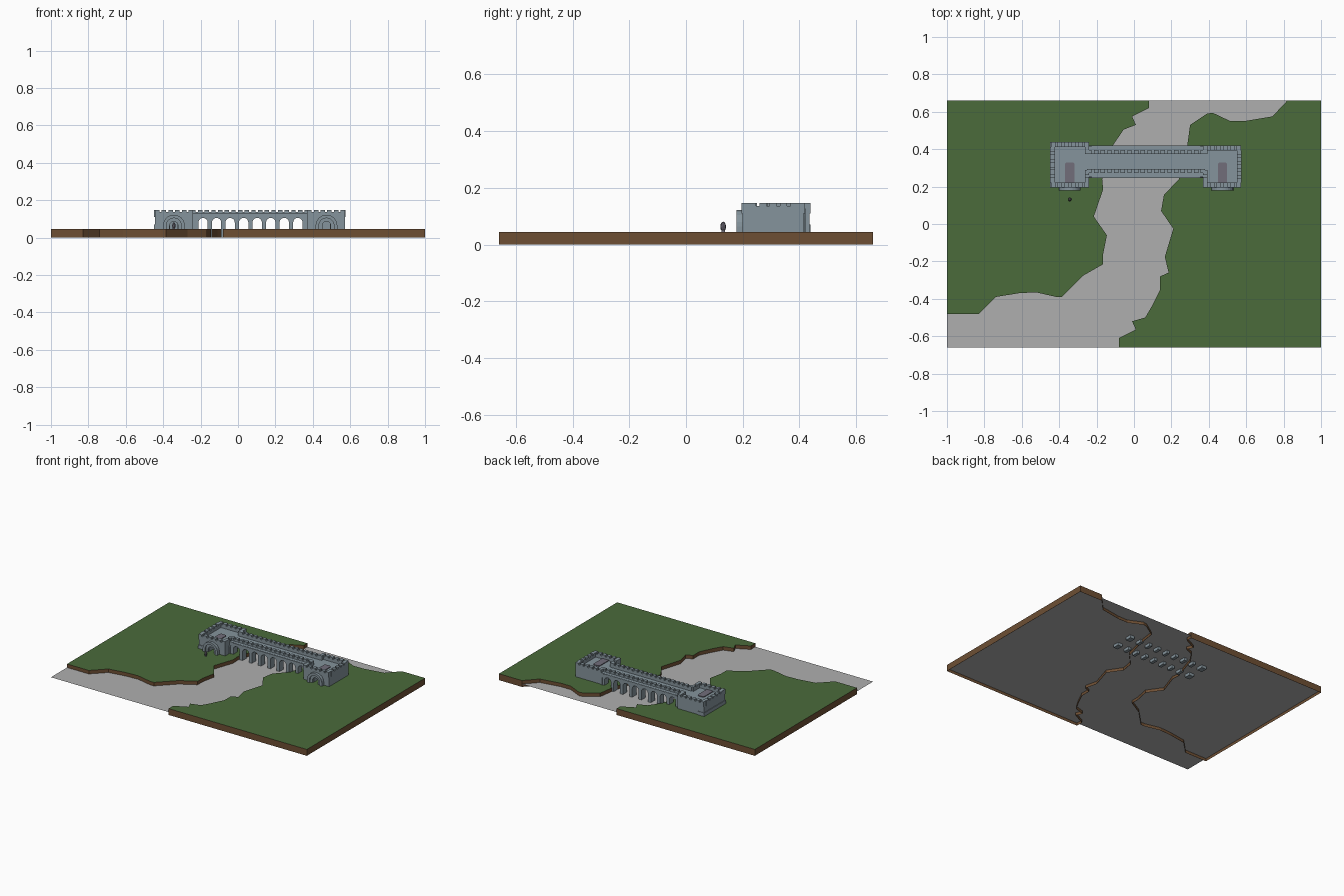
import bpy, bmesh, math

if "Cube" in bpy.data.objects:
    bpy.data.objects.remove(bpy.data.objects["Cube"])


def mat(name, r, g, b):
    m = bpy.data.materials.new(name)
    m.diffuse_color = (r, g, b, 1)
    m.use_nodes = True
    m.node_tree.nodes["Principled BSDF"].inputs["Base Color"].default_value = m.diffuse_color
    return m


GRASS = mat("grass_green", 0.070, 0.147, 0.043)
EARTH = mat("earth_brown", 0.155, 0.078, 0.034)
WATER = mat("river_grey", 0.43, 0.43, 0.43)
STONE = mat("blue_grey_stone", 0.235, 0.296, 0.333)
TRIM = mat("mauve_stone", 0.165, 0.155, 0.195)


def finish(bm, name, *mats):
    me = bpy.data.meshes.new(name)
    bm.to_mesh(me)
    bm.free()
    ob = bpy.data.objects.new(name, me)
    bpy.context.collection.objects.link(ob)
    for m in mats:
        me.materials.append(m)
    return ob


def add_box(bm, x0, x1, y0, y1, z0, z1):
    v = [bm.verts.new((x, y, z)) for z in (z0, z1)
         for x, y in ((x0, y0), (x1, y0), (x1, y1), (x0, y1))]
    for f in ((3, 2, 1, 0), (4, 5, 6, 7), (0, 1, 5, 4), (1, 2, 6, 5), (2, 3, 7, 6), (3, 0, 4, 7)):
        bm.faces.new([v[i] for i in f])


def box(name, m, *dims):
    bm = bmesh.new()
    add_box(bm, *dims)
    return finish(bm, name, m)


def prism(name, m, pts, y0, y1):
    """Extrude an x-z outline from y0 to y1."""
    bm = bmesh.new()
    a = [bm.verts.new((x, y0, z)) for x, z in pts]
    b = [bm.verts.new((x, y1, z)) for x, z in pts]
    bm.faces.new(a)
    bm.faces.new(b[::-1])
    for i in range(len(pts)):
        j = (i + 1) % len(pts)
        bm.faces.new((a[j], a[i], b[i], b[j]))
    bmesh.ops.recalc_face_normals(bm, faces=bm.faces)
    return finish(bm, name, m)


def arch(x0, x1, top, r, z0, n=6):
    """Open outline: up the left side, over rounded corners, down the right."""
    pts = [(x0, z0)]
    for cx, start in ((x0 + r, math.pi), (x1 - r, math.pi / 2)):
        for i in range(n + 1):
            t = start - math.pi / 2 * i / n
            p = (cx + r * math.cos(t), top - r + r * math.sin(t))
            if math.dist(p, pts[-1]) > 1e-5:
                pts.append(p)
    return pts + [(x1, z0)]


def arch_ring(name, m, x0, x1, top, r, w, z0, y0, y1):
    outer = arch(x0, x1, top, r, z0)
    inner = arch(x0 + w, x1 - w, top - w, r - w, z0)
    return prism(name, m, outer + inner[::-1], y0, y1)


def parapet(name, x0, x1, y0, y1, z0=0.11, wall=0.136, top=0.147):
    """Low wall with merlons along its longer direction."""
    bm = bmesh.new()
    add_box(bm, x0, x1, y0, y1, z0, wall)
    along_x = (x1 - x0) > (y1 - y0)
    length = max(x1 - x0, y1 - y0)
    n = max(1, round(length / 0.036))
    gap = 0.012
    w = (length - gap * (n - 1)) / n
    for i in range(n):
        s = i * (w + gap)
        if along_x:
            add_box(bm, x0 + s, x0 + s + w, y0, y1, wall, top)
        else:
            add_box(bm, x0, x1, y0 + s, y0 + s + w, wall, top)
    return finish(bm, name, STONE)


# River plane and the two hollow banks
LEFT = [(-1, .66), (.08, .66), (.08, .62), (-.01, .575), (.01, .53), (-.055, .505), (-.11, .425),
        (-.17, .24), (-.165, .185), (-.215, .04), (-.145, -.06), (-.165, -.16), (-.165, -.215),
        (-.27, -.275), (-.355, -.36), (-.385, -.39), (-.415, -.39), (-.525, -.365),
        (-.615, -.37), (-.74, -.39), (-.83, -.48), (-1, -.48)]
RIGHT = [(1, .66), (.82, .66), (.74, .575), (.59, .55), (.515, .55), (.42, .595), (.39, .59),
         (.30, .53), (.285, .42), (.24, .24), (.16, .155), (.145, .07), (.21, -.025),
         (.165, -.175), (.185, -.26), (.14, -.28), (.14, -.35), (.095, -.44), (.06, -.50),
         (-.01, -.52), (.01, -.565), (-.08, -.61), (-.08, -.66), (1, -.66)]


def bank(name, pts):
    bm = bmesh.new()
    lo = [bm.verts.new((x, y, 0)) for x, y in pts]
    hi = [bm.verts.new((x, y, 0.045)) for x, y in pts]
    bm.faces.new(hi)
    for i in range(len(pts)):
        j = (i + 1) % len(pts)
        bm.faces.new((lo[i], lo[j], hi[j], hi[i])).material_index = 1
    finish(bm, name, GRASS, EARTH)


bank("left_bank", LEFT[::-1])
bank("right_bank", RIGHT)
bm = bmesh.new()
bm.faces.new([bm.verts.new((x, y, 0.02)) for x, y in ((-1, -.66), (1, -.66), (1, .66), (-1, .66))])
finish(bm, "river", WATER)

# Bridge: two arcaded walls, a deck, trim and parapets
BX0, BX1 = -0.25, 0.38
DECK = 0.116
outline = [(BX0, 0), (BX0, 0.128), (BX1, 0.128), (BX1, 0)]
for k in reversed(range(8)):
    c = -0.187 + 0.0724 * k
    outline += arch(c - 0.025, c + 0.025, 0.105, 0.025, 0)[::-1]
prism("front_arcade", STONE, outline, 0.25, 0.272)
prism("front_arcade_inner", STONE, outline, 0.272, 0.295)
prism("back_arcade", STONE, outline, 0.395, 0.418)
prism("back_arcade_inner", STONE, outline, 0.373, 0.395)
box("bridge_deck", STONE, BX0, BX1, 0.29, 0.38, 0.106, DECK)
parapet("bridge_front_parapet", BX0, BX1, 0.272, 0.295)
parapet("bridge_back_parapet", BX0, BX1, 0.373, 0.395)
for nm, y0, y1 in (("front", 0.245, 0.251), ("back", 0.417, 0.421)):
    arch_ring(nm + "_arcade_moulding", STONE, BX0 + 0.008, BX1 - 0.01, 0.127, 0.035, 0.009,
              0.045, y0, y1)


# Gate towers at both ends
def tower(side, x0, x1, y1, gate, outer_left):
    y0, t = 0.2, 0.022
    g = 0.02
    body = [(x0, 0.03), (x0, DECK), (x1, DECK), (x1, 0.03)]
    notch = arch(gate - g, gate + g, 0.1, g, 0.03)[::-1]
    prism(side + "_tower_front", STONE, body + notch, y0, 0.33)
    box(side + "_tower_back", STONE, x0, x1, 0.33, y1, 0.03, DECK)
    # gate surrounds stepping out from the wall
    arch_ring(side + "_gate_outer_surround", STONE, gate - 0.058, gate + 0.058, 0.122, 0.058,
              0.018, 0.04, 0.178, 0.201)
    arch_ring(side + "_gate_inner_surround", STONE, gate - 0.04, gate + 0.04, 0.104, 0.04,
              0.018, 0.04, 0.188, 0.201)
    # dark vault roof lying on the tower deck
    bm = bmesh.new()
    w, c = 0.025, 0.008
    pts = [(gate - w, y0 + t), (gate + w, y0 + t), (gate + w, 0.322), (gate + w - c, 0.33),
           (gate - w + c, 0.33), (gate - w, 0.322)]
    f = bm.faces.new([bm.verts.new((x, y, DECK)) for x, y in pts])
    up = bmesh.ops.extrude_face_region(bm, geom=[f])["geom"]
    bmesh.ops.translate(bm, vec=(0, 0, 0.005),
                        verts=[v for v in up if isinstance(v, bmesh.types.BMVert)])
    bmesh.ops.recalc_face_normals(bm, faces=bm.faces)
    finish(bm, side + "_vault_roof", TRIM)
    # parapets, open towards the bridge
    parapet(side + "_tower_front_parapet", x0, x1, y0 - 0.004, y0 + t)
    parapet(side + "_tower_back_parapet", x0, x1, y1 - t, y1 + 0.004)
    ox = x0 - 0.004 if outer_left else x1 - t
    parapet(side + "_tower_outer_parapet", ox, ox + t + 0.004, y0 + t, y1 - t)
    ix = x1 - t if outer_left else x0
    parapet(side + "_tower_inner_front_parapet", ix, ix + t, y0 + t, 0.29)
    parapet(side + "_tower_inner_back_parapet", ix, ix + t, 0.375, y1 - t)


tower("left", -0.445, -0.24, 0.435, -0.343, True)
tower("right", 0.37, 0.572, 0.415, 0.473, False)
box("left_tower_plinth", STONE, -0.449, -0.402, 0.195, 0.439, 0.03, 0.07)

# Small rounded stone lantern in front of the left gate
bm = bmesh.new()
bmesh.ops.create_uvsphere(bm, u_segments=8, v_segments=6, radius=1)
for v in bm.verts:
    v.co = (-0.343 + v.co.x * 0.009, 0.131 + v.co.y * 0.01, 0.063 + v.co.z * 0.018)
finish(bm, "stone_lantern", TRIM)
box("lantern_base", TRIM, -0.349, -0.337, 0.125, 0.137, 0.044, 0.05)
